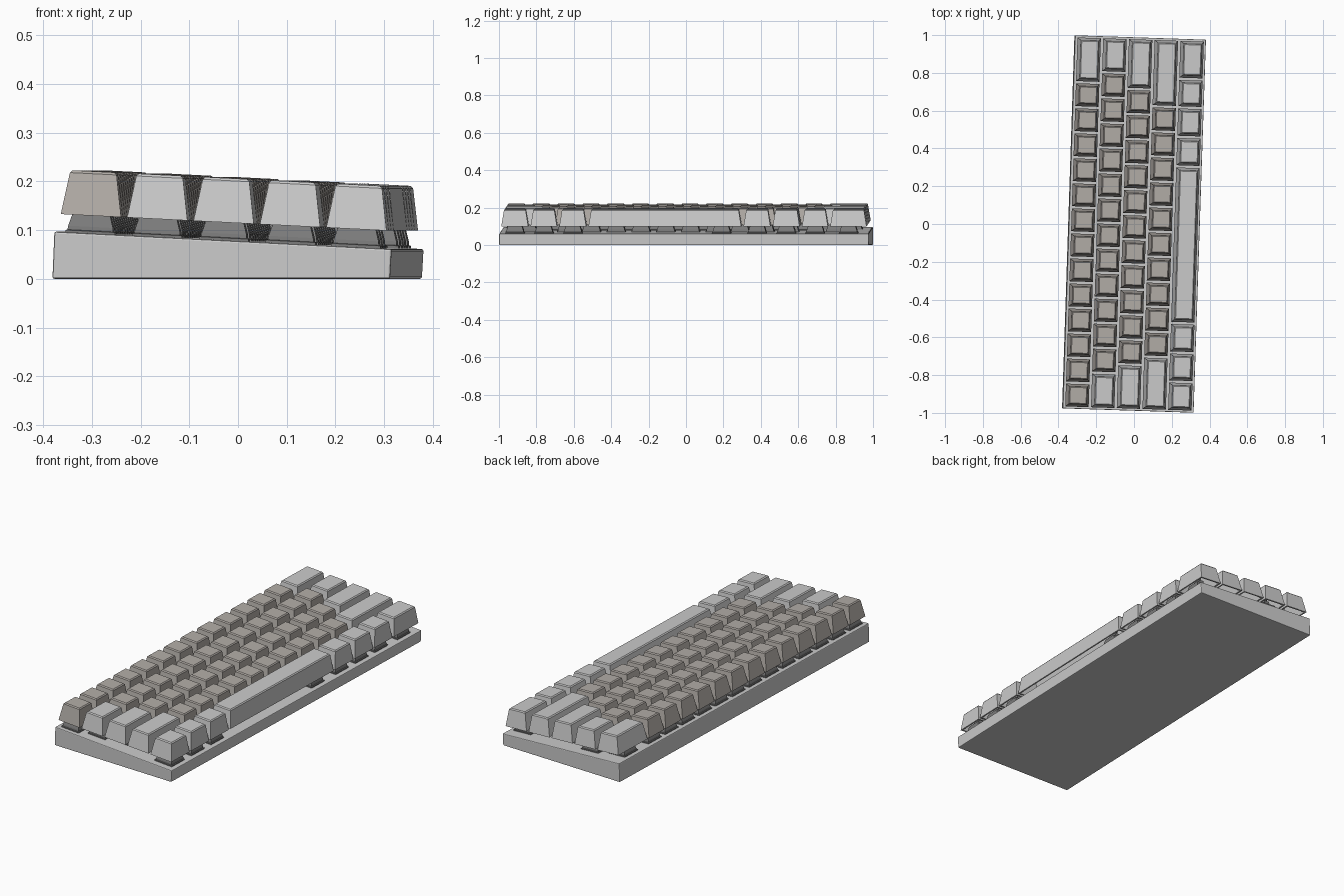
import bpy, bmesh, math
from mathutils import Matrix

if "Cube" in bpy.data.objects:
    bpy.data.objects.remove(bpy.data.objects["Cube"])

# whole board is turned slightly about z; keys also follow the sloping top plate
TURN = Matrix.Rotation(math.radians(-1.9), 4, 'Z')
PLATE = TURN @ Matrix.Translation((0, 0, 0.079)) @ Matrix.Rotation(math.radians(2.9), 4, 'Y')


def material(name, rgb):
    m = bpy.data.materials.new(name)
    m.diffuse_color = (*rgb, 1)
    m.use_nodes = True
    m.node_tree.nodes["Principled BSDF"].inputs["Base Color"].default_value = m.diffuse_color
    return m


DARK_KEY = material("dark_key", (0.45, 0.42, 0.39))
SWITCH = material("switch_dark", (0.2, 0.2, 0.2))


def loft(bm, rings):
    """Skin rectangles (half_x, half_y, z) one after another and close both ends."""
    loops = [[bm.verts.new((sx * hx, sy * hy, z))
              for sx, sy in ((-1, -1), (1, -1), (1, 1), (-1, 1))] for hx, hy, z in rings]
    for a, b in zip(loops, loops[1:]):
        for i in range(4):
            j = (i + 1) % 4
            bm.faces.new((a[i], a[j], b[j], b[i]))
    bm.faces.new(loops[0][::-1])
    bm.faces.new(loops[-1])


def to_mesh(bm, name, mat=None):
    bmesh.ops.recalc_face_normals(bm, faces=bm.faces)
    me = bpy.data.meshes.new(name)
    bm.to_mesh(me)
    bm.free()
    if mat:
        me.materials.append(mat)
    return me


def place(name, me, matrix):
    ob = bpy.data.objects.new(name, me)
    bpy.context.collection.objects.link(ob)
    ob.matrix_world = matrix
    return ob


# wedge-shaped case, extruded from its side profile
bm = bmesh.new()
profile = [(-0.3485, 0), (0.345, 0), (0.3485, 0.061), (-0.3445, 0.097)]
face = bm.faces.new([bm.verts.new((x, -0.988, z)) for x, z in profile])
ext = bmesh.ops.extrude_face_region(bm, geom=[face])
bmesh.ops.translate(bm, vec=(0, 1.976, 0),
                    verts=[g for g in ext["geom"] if isinstance(g, bmesh.types.BMVert)])
bmesh.ops.bevel(bm, geom=bm.edges[:], offset=0.004, segments=2, profile=0.5, affect='EDGES')
place("case", to_mesh(bm, "case"), TURN)

# switch: flange, tapered housing and plunger, shared by all keys
bm = bmesh.new()
loft(bm, [(0.051, 0.051, -0.004), (0.051, 0.051, 0.005), (0.047, 0.047, 0.006),
          (0.046, 0.046, 0.014), (0.036, 0.034, 0.048)])
loft(bm, [(0.015, 0.02, 0.046), (0.015, 0.02, 0.07)])
loft(bm, [(0.013, 0.004, 0.069), (0.013, 0.004, 0.12)])
loft(bm, [(0.004, 0.013, 0.069), (0.004, 0.013, 0.119)])
switch_mesh = to_mesh(bm, "switch", SWITCH)


def keycap(name, hy, u, v, dark):
    """Hollow tapered cap with a chamfered top."""
    hx, lo, hi, wall, taper = 0.062, 0.037, 0.128, 0.008, 0.015
    bm = bmesh.new()
    loft(bm, [(hx - taper - wall, hy - taper - wall, hi - 0.012),
              (hx - wall, hy - wall, lo),
              (hx, hy, lo),
              (hx - taper + 0.001, hy - taper + 0.001, hi - 0.005),
              (hx - taper - 0.004, hy - taper - 0.004, hi)])
    place(name, to_mesh(bm, name, DARK_KEY if dark else None),
          PLATE @ Matrix.Translation((u, v, 0)))


# key lengths per row from the +y end; only the inner run of unit keys is dark
ROWS = [[1.83] + [1] * 13,
        [1.4] + [1] * 12 + [1.43],
        [2.03] + [1] * 11 + [1.8],
        [2.69] + [1] * 10 + [2.14],
        [1.56, 1.14, 1.18, 1.18, 6.26, 1.18, 1.16, 1.18]]
SPAN, GAP = 1.966, 0.012

for r, lengths in enumerate(ROWS):
    unit = SPAN / sum(lengths)
    u, v = -0.272 + 0.1365 * r, SPAN / 2
    for c, n in enumerate(lengths):
        size = n * unit
        mid = v - size / 2
        name = "space_bar" if n > 5 else f"key_row{r + 1}_{c + 1}"
        keycap(name, (size - GAP) / 2, u, mid, n == 1)
        sv = 0.2 if n > 5 else mid
        place(f"switch_row{r + 1}_{c + 1}", switch_mesh, PLATE @ Matrix.Translation((u, sv, 0)))
        v -= size
